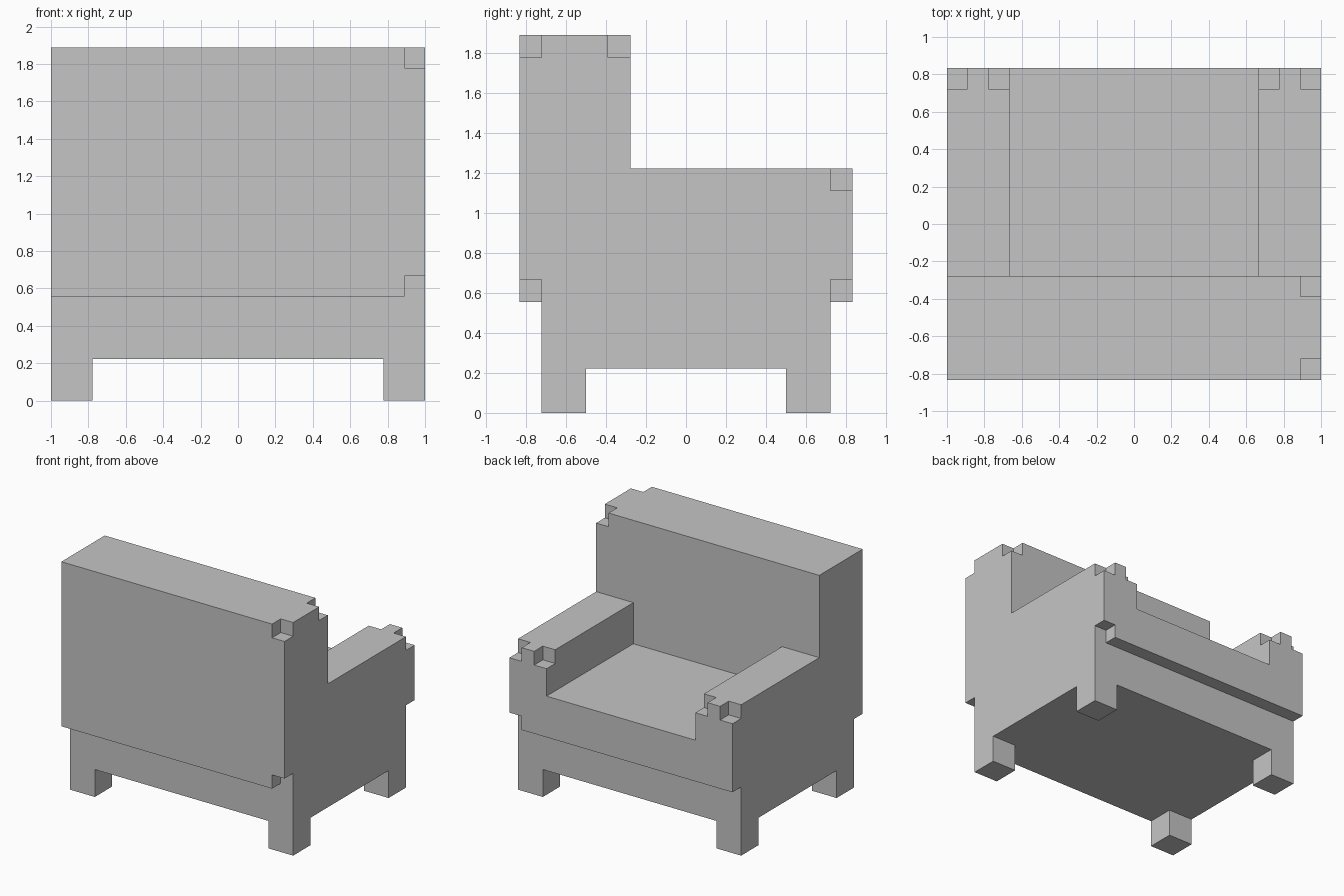
import bpy
import bmesh
from mathutils import Vector

cube = bpy.data.objects.get("Cube")
if cube:
    bpy.data.objects.remove(cube, do_unlink=True)

U = 1 / 9  # one block of the grid

grey = bpy.data.materials.new("light grey")
grey.use_nodes = True
colour = (0.56, 0.56, 0.56, 1)
grey.diffuse_color = colour
grey.node_tree.nodes["Principled BSDF"].inputs["Base Color"].default_value = colour


def box(name, low, high):
    """Flat-faced box between two corners, given in blocks."""
    low, high = Vector(low) * U, Vector(high) * U
    bm = bmesh.new()
    bmesh.ops.create_cube(bm, size=1)
    bmesh.ops.scale(bm, vec=high - low, verts=bm.verts)
    bmesh.ops.translate(bm, vec=(low + high) / 2, verts=bm.verts)
    mesh = bpy.data.meshes.new(name)
    bm.to_mesh(mesh)
    bm.free()
    mesh.materials.append(grey)
    obj = bpy.data.objects.new(name, mesh)
    bpy.context.collection.objects.link(obj)
    return obj


def notch(part, corner):
    """Cut a one-block notch out of the given outer corner of a part."""
    corner = Vector(corner)
    centre = sum((Vector(c) for c in part.bound_box), Vector()) / 8 / U
    out = Vector([1 if c > m else -1 for c, m in zip(corner, centre)])
    a, b = corner - out, corner + out
    cutter = box(part.name + "_notch_cutter", map_min(a, b), map_max(a, b))
    cutter.hide_render = True
    cutter.hide_set(True)
    cutter.display_type = 'WIRE'
    cut = part.modifiers.new("corner notch", 'BOOLEAN')
    cut.operation = 'DIFFERENCE'
    cut.solver = 'EXACT'
    cut.object = cutter


def map_min(a, b):
    return [min(p) for p in zip(a, b)]


def map_max(a, b):
    return [max(p) for p in zip(a, b)]


# Base frame, seat and tall backrest
box("base", (-9, -6.5, 2), (9, 6.5, 5))
box("seat", (-6, -2.5, 5), (6, 7.5, 8))
backrest = box("backrest", (-9, -7.5, 5), (9, -2.5, 17))
for corner in ((9, -7.5, 17), (9, -2.5, 17), (9, -7.5, 5)):
    notch(backrest, corner)

# Arms, each notched at both upper end corners
left_arm = box("left_arm", (6, -2.5, 5), (9, 7.5, 11))
right_arm = box("right_arm", (-9, -2.5, 5), (-6, 7.5, 11))
for arm, side in ((left_arm, 1), (right_arm, -1)):
    for x in (6, 9):
        notch(arm, (side * x, 7.5, 11))
notch(left_arm, (9, 7.5, 5))

# Four square legs
for x_name, x in (("left", 8), ("right", -8)):
    for y_name, y in (("front", -5.5), ("back", 5.5)):
        box(f"{y_name}_{x_name}_leg", (x - 1, y - 1, 0), (x + 1, y + 1, 2))
